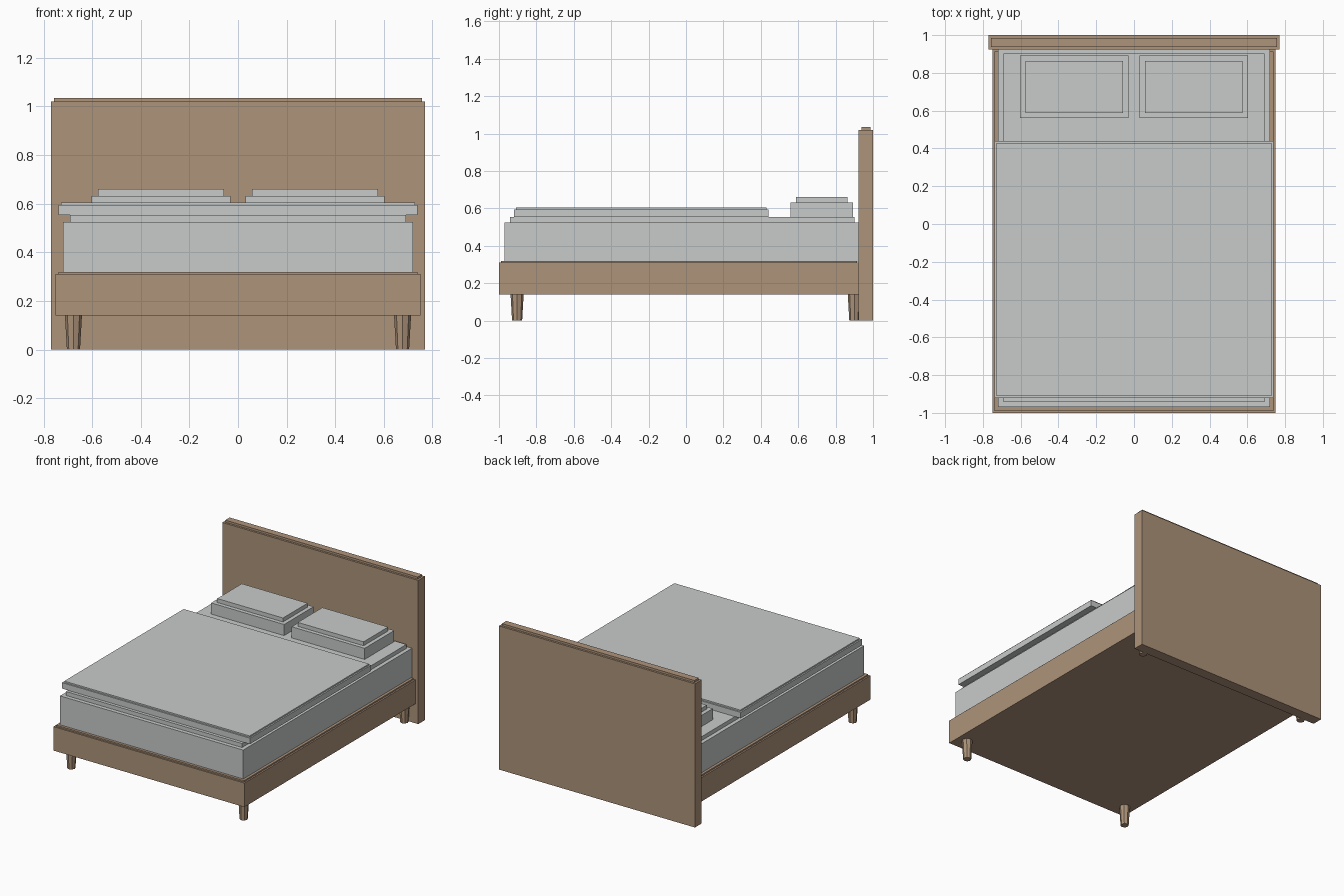
import bpy
import bmesh
from mathutils import Matrix, Vector

cube = bpy.data.objects.get("Cube")
if cube:
    bpy.data.objects.remove(cube, do_unlink=True)


def material(name, color):
    mat = bpy.data.materials.new(name)
    mat.use_nodes = True
    mat.diffuse_color = color
    mat.node_tree.nodes["Principled BSDF"].inputs["Base Color"].default_value = color
    return mat


wood = material("warm wood", (0.42, 0.295, 0.195, 1))
linen = material("pale grey linen", (0.58, 0.60, 0.59, 1))


def add_object(name, bm, mat):
    mesh = bpy.data.meshes.new(name)
    bm.to_mesh(mesh)
    bm.free()
    mesh.materials.append(mat)
    obj = bpy.data.objects.new(name, mesh)
    bpy.context.collection.objects.link(obj)
    return obj


def stepped_box(name, low, high, inset, rise, mat):
    """Box with a smaller raised slab on its top face."""
    low, high = Vector(low), Vector(high)
    size, middle = high - low, (low + high) / 2
    bm = bmesh.new()
    bmesh.ops.create_cube(bm, size=1, matrix=Matrix.Translation(middle) @ Matrix.Diagonal((*size, 1)))
    bm.normal_update()
    top = max(bm.faces, key=lambda f: f.calc_center_median().z)
    bmesh.ops.inset_region(bm, faces=[top], thickness=inset, use_even_offset=True)
    raised = bmesh.ops.extrude_face_region(bm, geom=[top])["geom"]
    bmesh.ops.translate(bm, vec=(0, 0, rise), verts=[v for v in raised if isinstance(v, bmesh.types.BMVert)])
    if top.is_valid:
        bm.faces.remove(top)
    bmesh.ops.recalc_face_normals(bm, faces=bm.faces)
    return add_object(name, bm, mat)


def tapered_leg(name, x, y):
    height = 0.14
    bm = bmesh.new()
    bmesh.ops.create_cone(bm, cap_ends=True, segments=8, radius1=0.027, radius2=0.035,
                          depth=height, matrix=Matrix.Translation((x, y, height / 2)))
    return add_object(name, bm, wood)


# Wooden frame and headboard
stepped_box("bed_frame", (-0.75, -1, 0.14), (0.75, 0.925, 0.31), 0.011, 0.01, wood)
stepped_box("headboard", (-0.77, 0.923, 0), (0.77, 1, 1.02), 0.014, 0.015, wood)

# Mattress and blanket
stepped_box("mattress", (-0.72, -0.97, 0.315), (0.72, 0.93, 0.525), 0.028, 0.028, linen)
stepped_box("blanket", (-0.738, -0.92, 0.553), (0.738, 0.44, 0.595), 0.01, 0.01, linen)

# Pillows and legs, mirrored left and right
for side, sign in (("left", 1), ("right", -1)):
    xs = sorted((sign * 0.03, sign * 0.603))
    stepped_box("pillow_" + side, (xs[0], 0.56, 0.553), (xs[1], 0.892, 0.632), 0.028, 0.028, linen)
    for end, y in (("front", -0.903), ("back", 0.9)):
        tapered_leg(end + "_leg_" + side, sign * 0.677, y)
